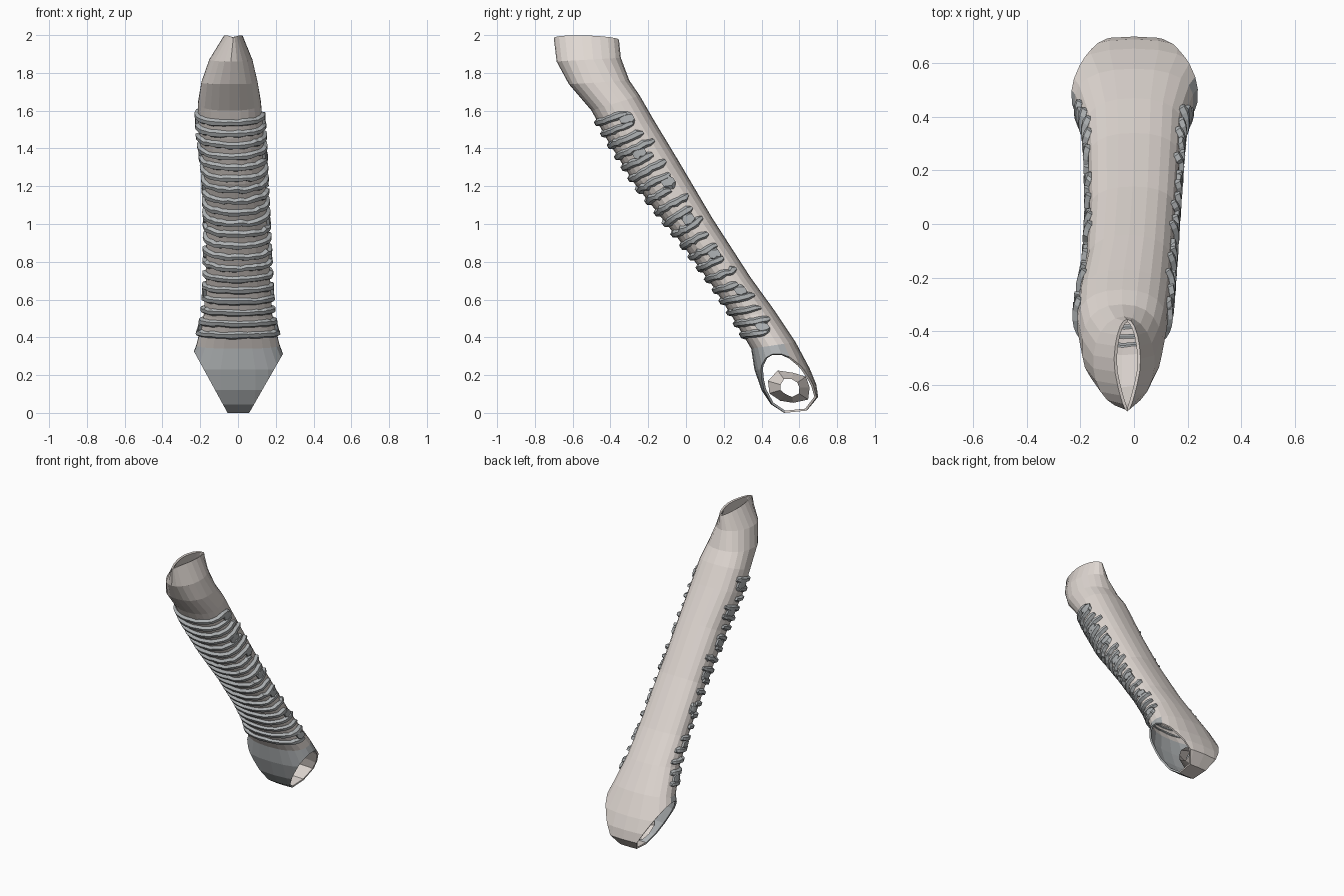
import bpy, bmesh, math, random
from mathutils import Vector

if "Cube" in bpy.data.objects:
    bpy.data.objects.remove(bpy.data.objects["Cube"])

random.seed(4)
SIDES = 22

# Sections down the sleeve: front y, z, back y, z, centre x, half width
SECTIONS = [
    (-.70, 1.985, -.355, 1.975, -.025, .05),
    (-.685, 1.86, -.345, 1.88, -.038, .115),
    (-.62, 1.74, -.30, 1.76, -.045, .150),
    (-.50, 1.60, -.245, 1.68, -.045, .168),
    (-.42, 1.45, -.17, 1.55, -.038, .172),
    (-.27, 1.21, -.04, 1.335, -.018, .162),
    (-.04, .92, .14, 1.03, -.005, .163),
    (.15, .66, .34, .72, 0, .172),
    (.25, .50, .47, .54, 0, .182),
    (.345, .34, .58, .375, 0, .222),
    (.362, .23, .655, .235, 0, .27),
    (.40, .12, .69, .15, 0, .27),
    (.45, .045, .70, .085, 0, .25),
    (.52, 0, .64, .012, 0, .2),
]


def point(s, a, lift=0.0):
    """Point on the sleeve at section s; angle a = 0 is the front."""
    i = max(0, min(int(s), len(SECTIONS) - 2))
    fy, fz, by, bz, cx, w = (p + (q - p) * (s - i)
                             for p, q in zip(SECTIONS[i], SECTIONS[i + 1]))
    f, b = Vector((0, fy, fz)), Vector((0, by, bz))
    half = (b - f) / 2
    e = .85 if s > 1 else 1.0
    c = math.copysign(abs(math.cos(a)) ** e, math.cos(a))
    n = math.copysign(abs(math.sin(a)) ** e, math.sin(a))
    if s < 1:  # teardrop mouth: narrow in front, wide behind
        n *= 1 - .45 * max(c, 0) * (1 - s)
    k = 1 + lift / half.length
    return (f + b) / 2 - half * c * k + Vector((cx + (w + lift) * n, 0, 0))


def material(name, colour):
    m = bpy.data.materials.new(name)
    m.diffuse_color = (*colour, 1)
    m.use_nodes = True
    m.node_tree.nodes["Principled BSDF"].inputs["Base Color"].default_value = m.diffuse_color
    return m


pale = material("pale", (.75, .69, .65))
grey = material("grey", (.42, .44, .45))


def add_mesh(name, bm, *mats):
    bmesh.ops.recalc_face_normals(bm, faces=bm.faces)
    me = bpy.data.meshes.new(name)
    bm.to_mesh(me)
    bm.free()
    ob = bpy.data.objects.new(name, me)
    bpy.context.collection.objects.link(ob)
    for m in mats:
        me.materials.append(m)
    return ob


# Main sleeve, lofted through the sections, pinched and open at the top
bm = bmesh.new()
rings = [[bm.verts.new(point(s, 2 * math.pi * k / SIDES)) for k in range(SIDES)]
         for s in range(len(SECTIONS))]
for k in range(SIDES):  # slight hump on the rim
    rings[0][k].co.z += .018 * abs(math.sin(2 * math.pi * k / SIDES))
for r, (lo, hi) in enumerate(zip(rings, rings[1:])):
    for k in range(SIDES):
        j = (k + 1) % SIDES
        face = bm.faces.new((lo[k], lo[j], hi[j], hi[k]))
        front = k < SIDES * .3 or k >= SIDES * .7
        face.material_index = int(r >= 9 and front)
bm.faces.new(rings[-1])
# Slanted cuts leave a round opening on each side of the lower end
for co, no in (((.237, 0, .31), (.305, 0, -.175)), ((-.233, 0, .325), (-.32, 0, -.175))):
    bmesh.ops.bisect_plane(bm, geom=bm.verts[:] + bm.edges[:] + bm.faces[:],
                           plane_co=co, plane_no=no, clear_outer=True)
sleeve = add_mesh("sleeve", bm, pale, grey)
wall = sleeve.modifiers.new("wall", "SOLIDIFY")
wall.thickness = .012
wall.offset = -1

# Crumpled lining inside the lower end
bm = bmesh.new()
bmesh.ops.create_cone(bm, segments=9, radius1=.12, radius2=.06, depth=.13, cap_ends=False)
for v in bm.verts:
    x, y, z = v.co
    j = random.uniform(.8, 1.1)
    v.co = (z * .8 - .01, .55 + y * j, .135 + x * j * .8)
add_mesh("inner_lining", bm, pale)


def strip(bm, s, a0, a1, width, height, steps, wobble):
    """Low rounded band lying on the sleeve from angle a0 to a1."""
    loops = []
    for k in range(steps + 1):
        t = k / steps
        a = a0 + (a1 - a0) * t
        si = s + random.uniform(-wobble, wobble)
        p = point(si, a)
        along = (point(si + .05, a) - point(si - .05, a)).normalized()
        out = (point(si, a, .01) - p).normalized()
        w = width * random.uniform(.85, 1.15) * (.6 if k in (0, steps) else 1)
        loops.append([bm.verts.new(p + along * w * math.cos(u) + out * height * math.sin(u))
                      for u in (i * math.pi / 3 for i in range(6))])
    for lo, hi in zip(loops, loops[1:]):
        for i in range(6):
            j = (i + 1) % 6
            bm.faces.new((lo[i], lo[j], hi[j], hi[i]))
    bm.faces.new(loops[0])
    bm.faces.new(loops[-1])


def section_at(z):
    """Section number where the front edge has height z."""
    for i, (p, q) in enumerate(zip(SECTIONS, SECTIONS[1:])):
        if p[1] >= z >= q[1]:
            return i + (p[1] - z) / (p[1] - q[1])


# Ribs wrapping the front, with uneven ends
COUNT = 20
levels = [section_at(1.535 - 1.125 * i / (COUNT - 1)) for i in range(COUNT)]
bm = bmesh.new()
for s in levels:
    strip(bm, s, -random.uniform(1.6, 2.1), random.uniform(1.6, 2.1), .021, .021, 22, .015)
add_mesh("ribs", bm, grey)

# Patches joining some neighbouring ribs at the sides
bm = bmesh.new()
for i in range(0, COUNT - 1, 3):
    for side in (-1, 1):
        a = side * random.uniform(1.4, 1.8)
        strip(bm, (levels[i] + levels[i + 1]) / 2, a - .2, a + .2, .042, .018, 4, .02)
add_mesh("rib_bridges", bm, grey)
